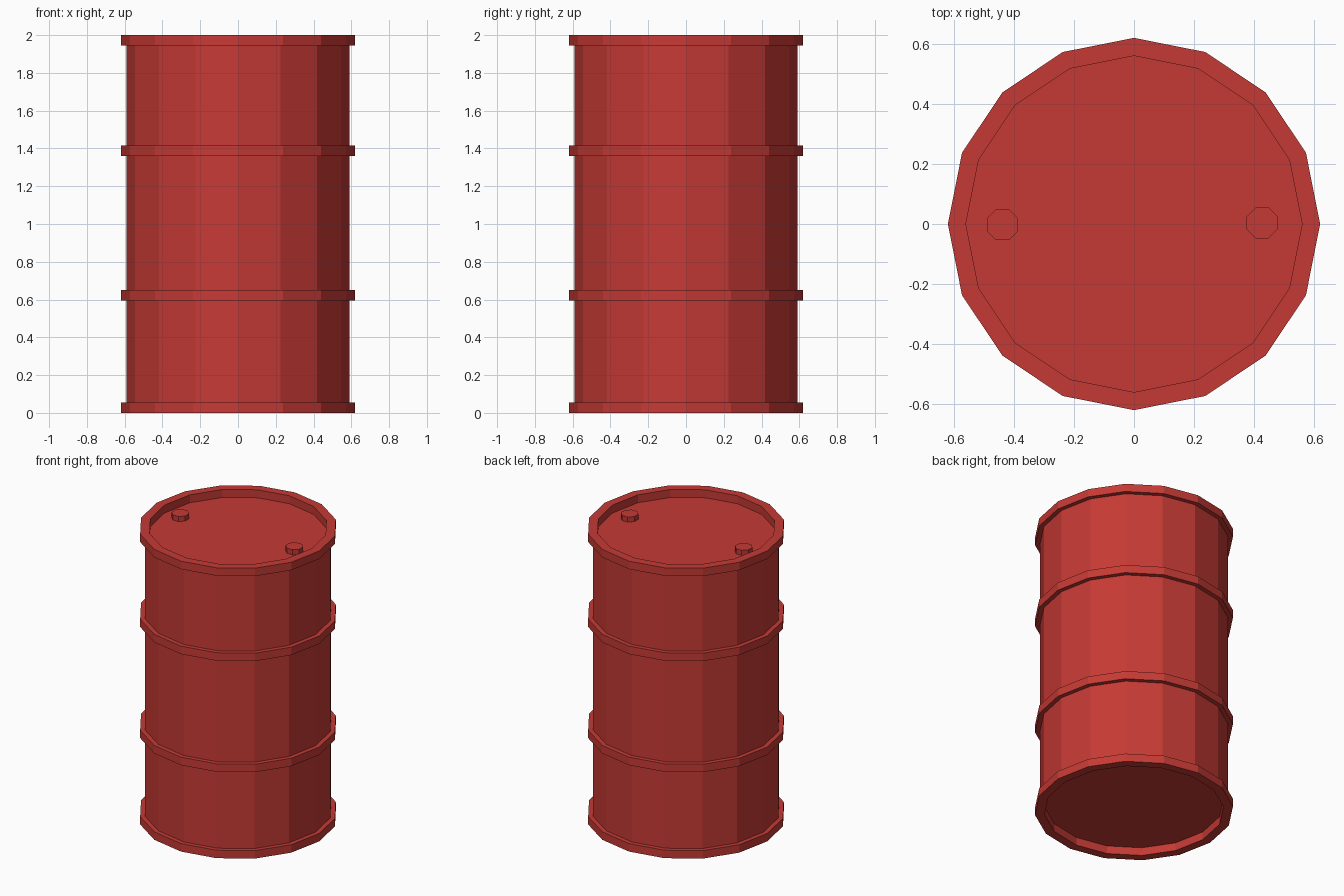
import bpy, bmesh, math

if "Cube" in bpy.data.objects:
    bpy.data.objects.remove(bpy.data.objects["Cube"])

SIDES = 16
R_BODY, R_RIM, R_LID = 0.59, 0.62, 0.56
HOOP, RECESS = 0.055, 0.055

red = bpy.data.materials.new("red_paint")
red.diffuse_color = (0.56, 0.042, 0.035, 1)
red.use_nodes = True
red.node_tree.nodes["Principled BSDF"].inputs["Base Color"].default_value = red.diffuse_color


def finish(bm, name):
    bmesh.ops.recalc_face_normals(bm, faces=bm.faces)
    mesh = bpy.data.meshes.new(name)
    bm.to_mesh(mesh)
    bm.free()
    mesh.materials.append(red)
    obj = bpy.data.objects.new(name, mesh)
    bpy.context.collection.objects.link(obj)
    return obj


def lathe(name, profile):
    """Turn a (radius, z) profile around z and cap both ends."""
    bm = bmesh.new()
    rings = []
    for r, z in profile:
        rings.append([bm.verts.new((r * math.cos(a), r * math.sin(a), z))
                      for a in (2 * math.pi * i / SIDES for i in range(SIDES))])
    for low, high in zip(rings, rings[1:]):
        for i in range(SIDES):
            j = (i + 1) % SIDES
            bm.faces.new((low[i], low[j], high[j], high[i]))
    bm.faces.new(rings[0])
    bm.faces.new(rings[-1])
    return finish(bm, name)


# Drum shell: recessed bottom, four raised hoops, recessed lid
profile = [(R_LID, RECESS), (R_LID, 0), (R_RIM, 0), (R_RIM, HOOP), (R_BODY, HOOP)]
for z in (0.595, 1.36):
    profile += [(R_BODY, z), (R_RIM, z), (R_RIM, z + HOOP), (R_BODY, z + HOOP)]
profile += [(R_BODY, 2 - HOOP), (R_RIM, 2 - HOOP), (R_RIM, 2), (R_LID, 2), (R_LID, 2 - RECESS)]
lathe("drum_shell", profile)

# Octagonal bung caps on the lid
for name, x, y in (("left_bung_cap", -0.438, -0.002), ("right_bung_cap", 0.427, 0.004)):
    bm = bmesh.new()
    bmesh.ops.create_cone(bm, cap_ends=True, segments=8, radius1=0.056, radius2=0.056, depth=0.035)
    # Turn so a flat side faces each axis
    flat = abs(max(v.co.x for v in bm.verts) - 0.056) > 0.001
    cap = finish(bm, name)
    cap.rotation_euler.z = 0 if flat else math.pi / 8
    cap.location = (x, y, 2 - RECESS + 0.0175)
